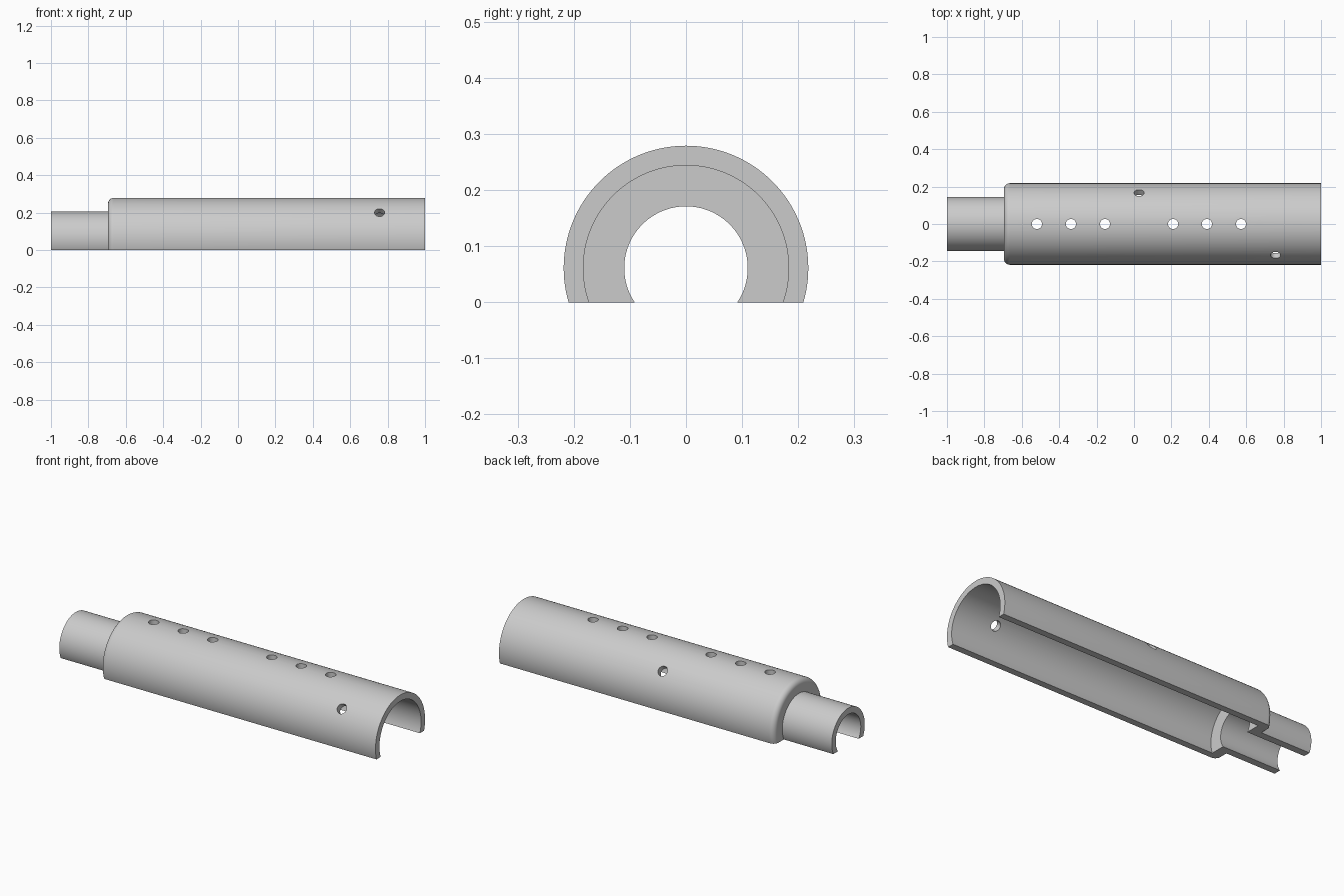
import bpy, bmesh
from math import pi, sin, cos, radians
from mathutils import Matrix, Vector

cube = bpy.data.objects.get("Cube")
if cube:
    bpy.data.objects.remove(cube, do_unlink=True)

AXIS_Z = 0.061                      # height of the tube axis above the cut
R_OUT, R_IN = 0.218, 0.183          # main barrel
R_NECK, R_BORE = 0.145, 0.110       # narrow neck
STEP, SHOULDER, FILLET = -0.695, -0.64, 0.03
SEGMENTS = 128

grey = bpy.data.materials.new("plain grey")
grey.use_nodes = True
colour = (0.6, 0.6, 0.6, 1)
grey.diffuse_color = colour
grey.node_tree.nodes["Principled BSDF"].inputs["Base Color"].default_value = colour


def make_object(name, bm):
    bmesh.ops.recalc_face_normals(bm, faces=bm.faces[:])
    mesh = bpy.data.meshes.new(name)
    bm.to_mesh(mesh)
    bm.free()
    mesh.materials.append(grey)
    obj = bpy.data.objects.new(name, mesh)
    bpy.context.collection.objects.link(obj)
    return obj


# Closed wall profile (x, radius) with a rounded outer shoulder
arc = [(STEP + FILLET - FILLET * cos(i * pi / 16),
        R_OUT - FILLET + FILLET * sin(i * pi / 16)) for i in range(9)]
profile = [(-1, R_BORE), (-1, R_NECK), (STEP, R_NECK), *arc,
           (1, R_OUT), (1, R_IN), (SHOULDER, R_IN), (SHOULDER, R_BORE)]

# Stepped tube: revolve the profile about x
bm = bmesh.new()
rings = []
for s in range(SEGMENTS):
    a = 2 * pi * s / SEGMENTS
    rings.append([bm.verts.new((x, r * cos(a), AXIS_Z + r * sin(a))) for x, r in profile])
n = len(profile)
for s in range(SEGMENTS):
    near, far = rings[s], rings[(s + 1) % SEGMENTS]
    for i in range(n):
        j = (i + 1) % n
        bm.faces.new((near[i], near[j], far[j], far[i]))

# Open the underside and close both wall sections
cut = bmesh.ops.bisect_plane(bm, geom=bm.verts[:] + bm.edges[:] + bm.faces[:],
                             plane_co=(0, 0, 0), plane_no=(0, 0, -1), clear_outer=True)
rim = [e for e in cut["geom_cut"] if isinstance(e, bmesh.types.BMEdge)]
bmesh.ops.holes_fill(bm, edges=rim, sides=0)
tube = make_object("stepped_half_tube", bm)

# Radial drill holes: (x, elevation angle from +y)
holes = [(x, 90) for x in (-0.519, -0.337, -0.155, 0.209, 0.39, 0.572)]
holes += [(0.027, 40), (0.757, 140)]
bm = bmesh.new()
for x, angle in holes:
    a = radians(angle)
    direction = Vector((0, cos(a), sin(a)))
    place = Matrix.Translation(Vector((x, 0, AXIS_Z)) + direction * 0.2)
    turn = direction.to_track_quat('Z', 'Y').to_matrix().to_4x4()
    bmesh.ops.create_cone(bm, cap_ends=True, segments=32, radius1=0.027,
                          radius2=0.027, depth=0.12, matrix=place @ turn)
drills = make_object("hole_cutter", bm)
drills.hide_render = True

bpy.ops.object.select_all(action='DESELECT')
bpy.context.view_layer.objects.active = tube
tube.select_set(True)
mod = tube.modifiers.new("holes", 'BOOLEAN')
mod.operation = 'DIFFERENCE'
mod.solver = 'EXACT'
mod.object = drills
bpy.ops.object.modifier_apply(modifier=mod.name)
bpy.data.objects.remove(drills, do_unlink=True)
bpy.ops.object.shade_smooth_by_angle(angle=radians(30))
